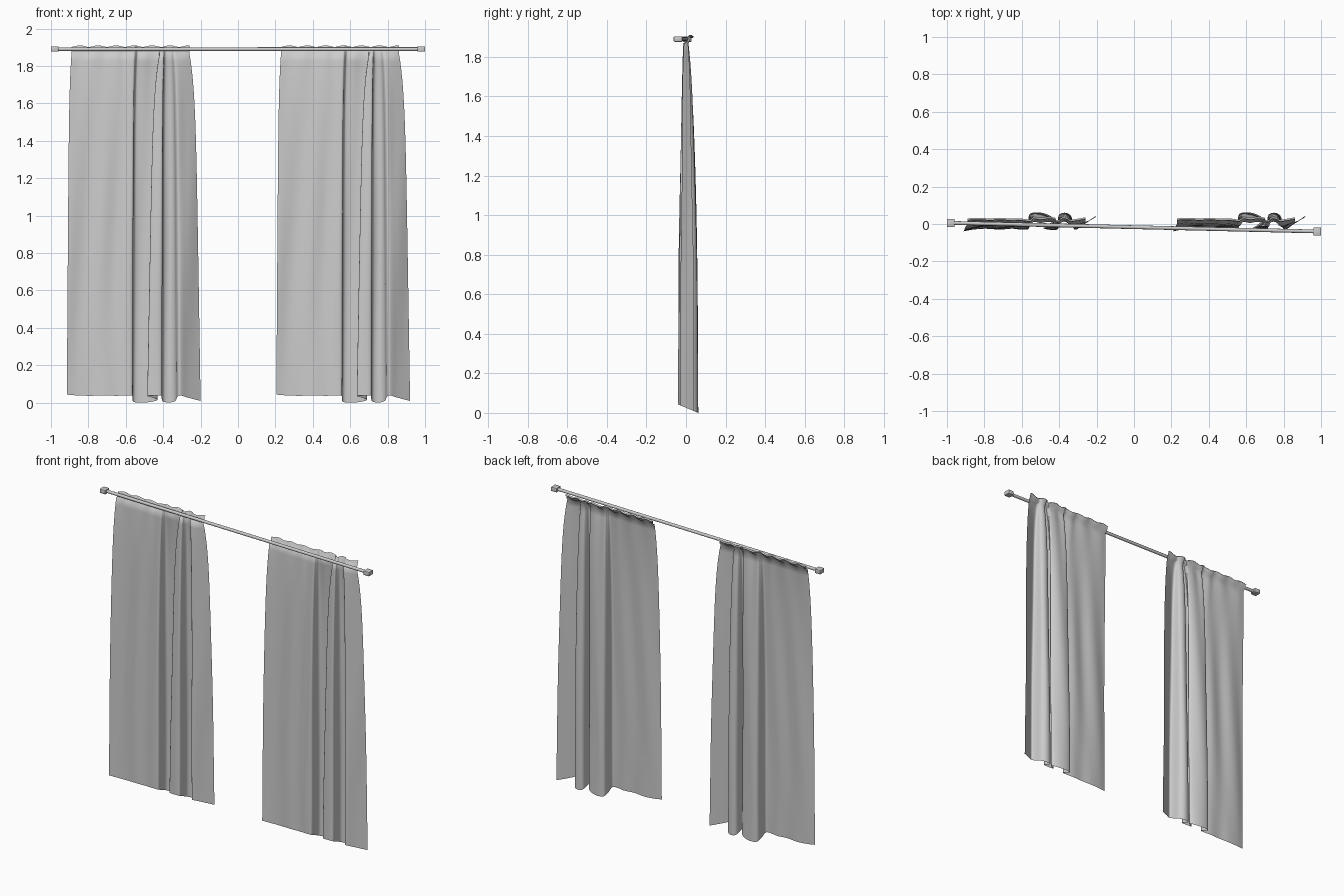
import bpy
import bmesh
import math
from mathutils import Vector, Matrix

cube = bpy.data.objects.get("Cube")
if cube:
    bpy.data.objects.remove(cube, do_unlink=True)


def make_material(name, colour):
    mat = bpy.data.materials.new(name)
    mat.use_nodes = True
    mat.diffuse_color = colour
    mat.node_tree.nodes["Principled BSDF"].inputs["Base Color"].default_value = colour
    return mat


grey = make_material("light grey", (0.6, 0.6, 0.6, 1))


def finish(name, bm, angle):
    mesh = bpy.data.meshes.new(name)
    bm.to_mesh(mesh)
    bm.free()
    mesh.materials.append(grey)
    obj = bpy.data.objects.new(name, mesh)
    bpy.context.collection.objects.link(obj)
    bpy.ops.object.select_all(action="DESELECT")
    obj.select_set(True)
    bpy.context.view_layer.objects.active = obj
    bpy.ops.object.shade_smooth_by_angle(angle=math.radians(angle))
    return obj


# Fold lines in hundredths: hem x, hem y, heading x, heading y
FOLDS = [
    (-91.5, -4, -89, 0), (-86, -3, -84, .5), (-79, -2.5, -77, 0),
    (-72, -3, -71, .4), (-65, -2.5, -65, -.3), (-60, -3, -61, 0),
    (-56.5, -2.5, -56, -1), (-56.5, 2, -54.6, 0), (-55.5, 5.5, -53.5, 1.2),
    (-51, 6.2, -50, .6), (-46, 5, -46, 1.2), (-43, 2.5, -42.5, .8),
    (-46, -.5, -42, -.4), (-48.5, -2.2, -41.8, -1.2), (-45, -3, -41, -1.4),
    (-41, -2.6, -39.8, -1.2), (-40.8, 1, -39.3, .2), (-40, 5, -38.5, 1),
    (-36.5, 6, -37, 1.2), (-33.5, 4, -35.5, .5), (-32.5, -1, -34.5, -.8),
    (-31, -3, -33, -1), (-26.5, 0, -29, 0), (-20, 4, -26, 1),
]


def sample_folds(steps):
    """Smooth spline through the fold lines."""
    pts = [Vector(p) / 100 for p in FOLDS]
    pts = [2 * pts[0] - pts[1]] + pts + [2 * pts[-1] - pts[-2]]
    out = []
    for a, b, c, d in zip(pts, pts[1:], pts[2:], pts[3:]):
        for i in range(steps):
            t = i / steps
            out.append(b + (c - a) * t / 2
                       + (a - 2.5 * b + 2 * c - d / 2) * t ** 2
                       + (3 * b - a - 3 * c + d) / 2 * t ** 3)
    out.append(pts[-2])
    return out


def curtain(name, offset):
    bm = bmesh.new()
    columns = sample_folds(6)
    rows, top = 40, 1.87
    grid = []
    for r in range(rows + 1):
        drop = 1 - r / rows
        open_y = 0.65 * (1 - math.exp(-drop / 0.15)) + 0.35 * drop
        open_x = 0.5 * (1 - math.exp(-drop / 0.1)) + 0.5 * drop
        line = []
        for hem_x, hem_y, head_x, head_y in columns:
            x = head_x + (hem_x - head_x) * open_x
            y = head_y + (hem_y - head_y) * open_y
            # soft billows over the flat panel
            y += 0.004 * math.sin(x * 40 + drop * 5) * math.sin(drop * math.pi)
            hem_z = max(0, 0.026 - 0.42 * hem_y)
            line.append((x + offset, y, hem_z + (top - hem_z) * (1 - drop)))
        grid.append(line)
    # heading rolled back behind the rod, with a ruffled edge
    for back, rise in ((0.014, 0.01), (0.017, 0.03), (0.022, 0.036), (0.03, 0.03)):
        grid.append([(x, y * 0.6 + back, z + rise + 0.004 * math.sin((x - offset) * 65))
                     for x, y, z in grid[rows]])
    verts = [[bm.verts.new(p) for p in line] for line in grid]
    for low, high in zip(verts, verts[1:]):
        for i in range(len(low) - 1):
            bm.faces.new((low[i], low[i + 1], high[i + 1], high[i]))
    return finish(name, bm, 80)


curtain("right_curtain", 0)
curtain("left_curtain", 1.12)

# Rod, slightly skewed from one end to the other
ROD_Z = 1.89
start, end = Vector((-0.98, 0.006, ROD_Z)), Vector((0.98, -0.04, ROD_Z))
axis = end - start
turn = axis.to_track_quat("Z", "Y").to_matrix().to_4x4()
bm = bmesh.new()
bmesh.ops.create_cone(bm, cap_ends=True, segments=16, radius1=0.01, radius2=0.01,
                      depth=axis.length,
                      matrix=Matrix.Translation((start + end) / 2) @ turn)
finish("curtain_rod", bm, 40)

# Flattened end caps
for name, centre in (("right_end_cap", start), ("left_end_cap", end)):
    bm = bmesh.new()
    bmesh.ops.create_cube(bm, size=1, matrix=Matrix.Translation(centre)
                          @ Matrix.Diagonal((0.042, 0.044, 0.028, 1)))
    bmesh.ops.bevel(bm, geom=bm.edges[:], offset=0.004, segments=2,
                    profile=0.5, affect="EDGES")
    finish(name, bm, 40)
